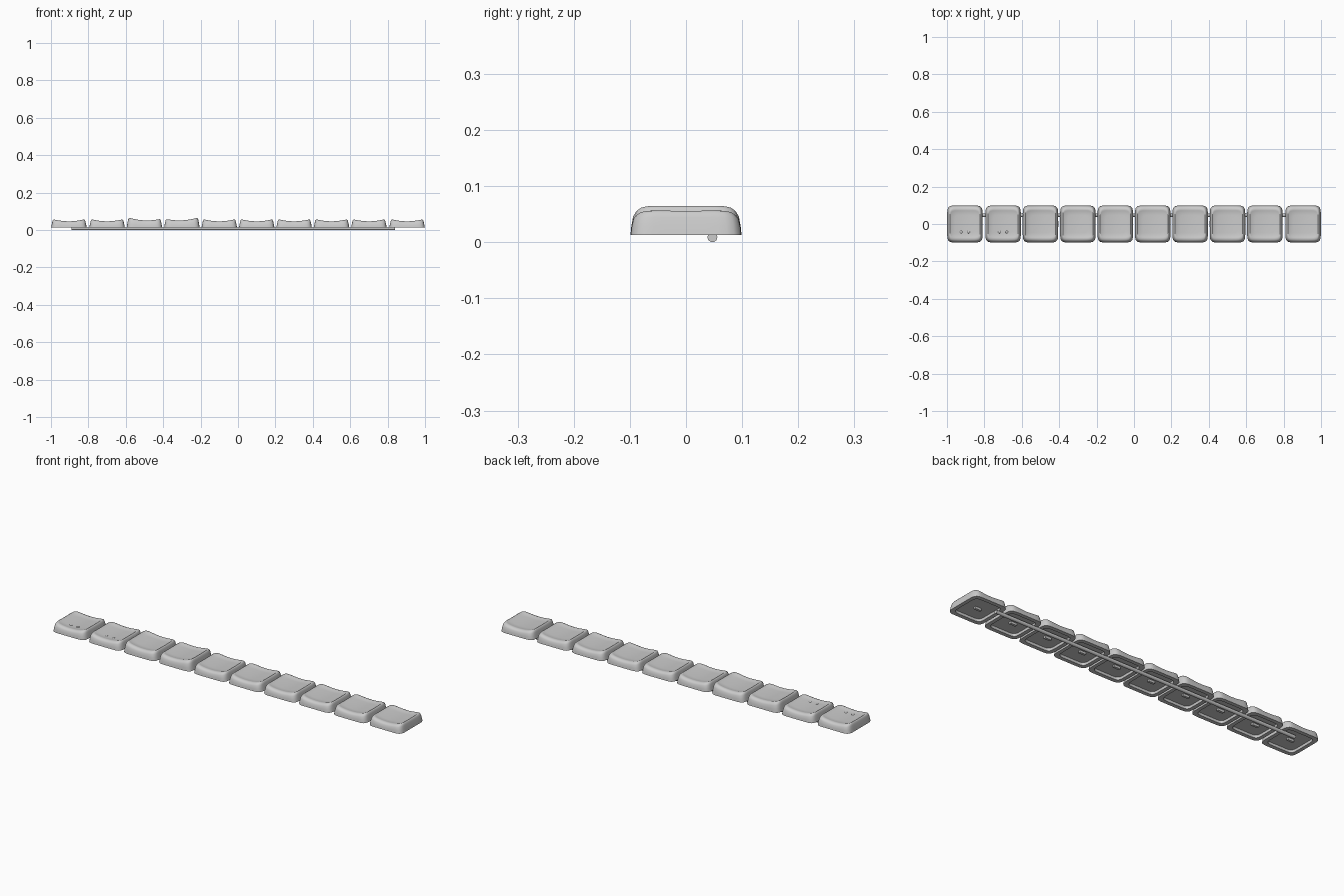
import bpy, bmesh, math
from mathutils import Matrix

cube = bpy.data.objects.get("Cube")
if cube:
    bpy.data.objects.remove(cube)

GREY = (0.6, 0.6, 0.6, 1)
mat = bpy.data.materials.new("light grey plastic")
mat.use_nodes = True
mat.diffuse_color = GREY
mat.node_tree.nodes["Principled BSDF"].inputs["Base Color"].default_value = GREY

BASE, HX, HY, SEG = 0.013, 0.095, 0.099, 64


def finish(name, bm, angle=35):
    bmesh.ops.recalc_face_normals(bm, faces=bm.faces)
    mesh = bpy.data.meshes.new(name)
    bm.to_mesh(mesh)
    bm.free()
    mesh.materials.append(mat)
    obj = bpy.data.objects.new(name, mesh)
    bpy.context.collection.objects.link(obj)
    bpy.ops.object.select_all(action='DESELECT')
    obj.select_set(True)
    bpy.context.view_layer.objects.active = obj
    bpy.ops.object.shade_smooth_by_angle(angle=math.radians(angle))
    return obj


def outline(sx, sy, power=8):
    """Rounded rectangle with slightly bowed sides."""
    pts = []
    for k in range(SEG):
        a = 2 * math.pi * (k + 0.5) / SEG
        c, s = math.cos(a), math.sin(a)
        r = (abs(c) ** power + abs(s) ** power) ** (-1 / power)
        pts.append((HX * sx * r * c, HY * sy * r * s))
    return pts


def top_height(x, y, lift, tilt):
    """Dished top, higher at the left and right edges."""
    u, v = x / HX, y / HY
    return 0.045 + 0.014 * u * u + 0.002 * v * v + lift + tilt * u


# Cap shell: width scale, depth scale, share of the top height
WALL = [(1, 1, 0), (0.97, 0.985, 0.35), (0.935, 0.955, 0.7), (0.91, 0.91, 0.88),
        (0.88, 0.85, 0.98), (0.85, 0.78, 1.02), (0.82, 0.72, 1.0),
        (0.76, 0.65, 0.95), (0.55, 0.48, 0.95), (0.3, 0.27, 0.95), (0.1, 0.1, 0.95)]


def keycap(name, cx, lift=0, tilt=0):
    bm = bmesh.new()

    def ring(sx, sy, height):
        return [bm.verts.new((cx + x, y, height(x, y))) for x, y in outline(sx, sy)]

    def bridge(a, b):
        for k in range(SEG):
            j = (k + 1) % SEG
            bm.faces.new((a[k], a[j], b[j], b[k]))

    # Recessed underside, rim, wall and dish
    rings = [ring(0.78, 0.78, lambda x, y: BASE + 0.012),
             ring(0.8, 0.8, lambda x, y: BASE)]
    for sx, sy, share in WALL:
        rings.append(ring(sx, sy, lambda x, y: BASE + share * (top_height(x, y, lift, tilt) - BASE)))
    for a, b in zip(rings, rings[1:]):
        bridge(a, b)
    bm.faces.new(rings[0])
    bm.faces.new(rings[-1])
    return finish(name, bm)


def stem(name, cx):
    bm = bmesh.new()
    bmesh.ops.create_cube(bm, size=1, matrix=Matrix.Translation((cx, 0, 0.02))
                          @ Matrix.Diagonal((0.035, 0.012, 0.012, 1)))
    finish(name, bm)


def bump(name, x, y, z):
    bm = bmesh.new()
    bmesh.ops.create_uvsphere(bm, u_segments=16, v_segments=8, radius=1,
                              matrix=Matrix.Translation((x, y, z))
                              @ Matrix.Diagonal((0.007, 0.007, 0.003, 1)))
    finish(name, bm)


# Row of ten caps, the third and fourth leaning apart
SHAPE = {2: (0.005, -0.004), 3: (0.005, 0.004)}
for i in range(10):
    cx = -0.9 + 0.2 * i + (-0.004 if i == 0 else 0.004 if i == 9 else 0)
    keycap(f"keycap_{i + 1}", cx, *SHAPE.get(i, (0, 0)))
    stem(f"stem_{i + 1}", cx)
    # Pairs of touch dots on the first two caps
    if i < 2:
        for side in (-1, 1):
            dx, y = 0.02 * side, -0.043
            z = BASE + 0.95 * (top_height(dx, y, 0, 0) - BASE)
            bump(f"touch_dot_{i + 1}_{'left' if side > 0 else 'right'}", cx + dx, y, z)

# Long rod under the row
bm = bmesh.new()
bmesh.ops.create_cone(bm, cap_ends=True, segments=10, radius1=0.009, radius2=0.009, depth=1.73,
                      matrix=Matrix.Translation((-0.025, 0.047, 0.009))
                      @ Matrix.Rotation(math.pi / 2, 4, 'Y'))
finish("connecting_rod", bm, 40)
